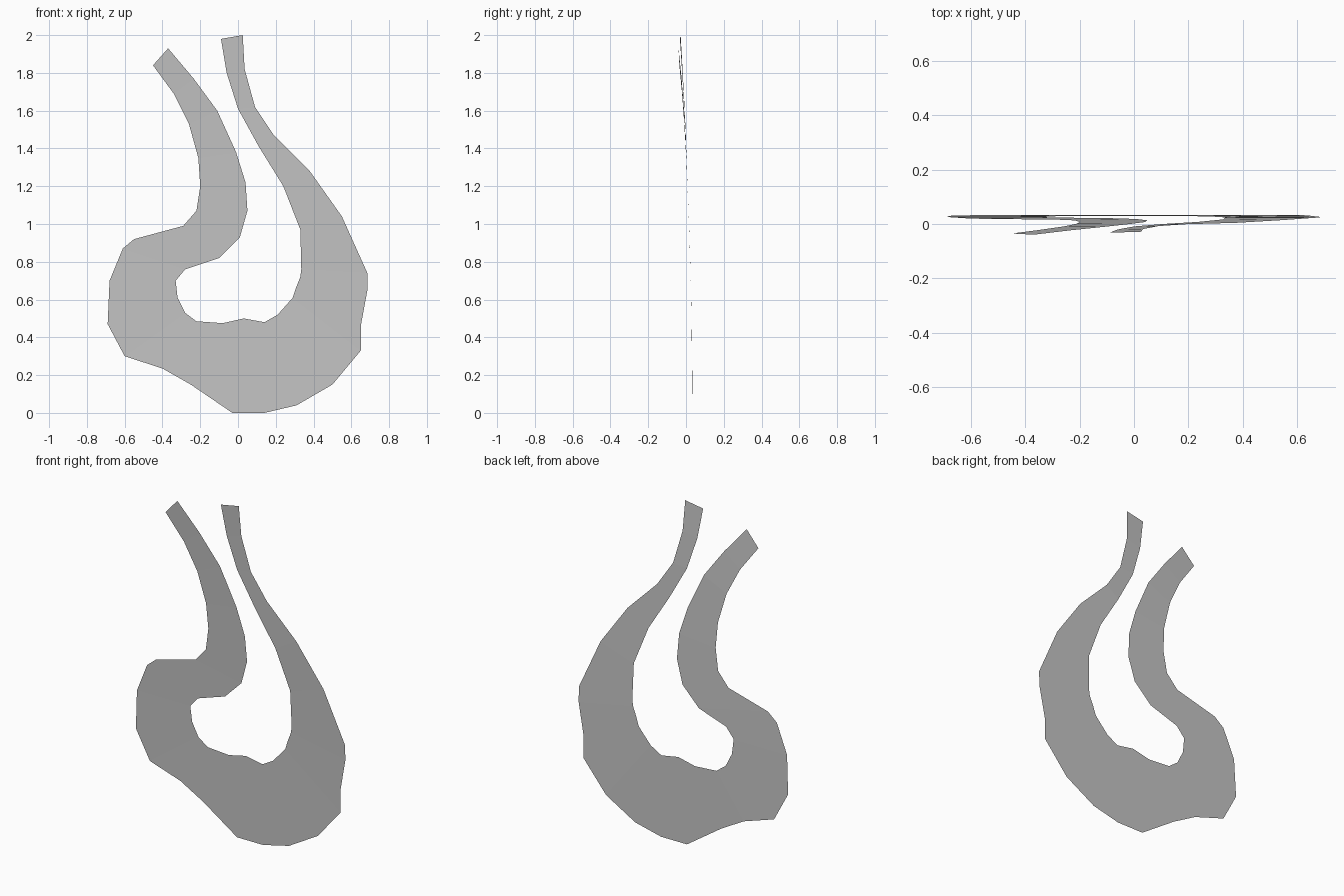
import bpy
import bmesh

# Remove the default object
default_cube = bpy.data.objects.get("Cube")
if default_cube:
    bpy.data.objects.remove(default_cube, do_unlink=True)


def make_material(name, colour):
    material = bpy.data.materials.new(name)
    material.use_nodes = True
    material.diffuse_color = colour
    shader = material.node_tree.nodes["Principled BSDF"]
    shader.inputs["Base Color"].default_value = colour
    return material


def lean(x, z):
    """Depth of the sheet: upright below, tipping forward and twisting at the tips."""
    twist = 0.06 * (x + 0.2) * max(0, z - 1.3)
    return 0.034 - 0.018 * z * z + twist


def make_ribbon(name, outer_edge, inner_edge, material):
    """Open sheet of quads between two matching edges, facing the front."""
    mesh = bpy.data.meshes.new(name)
    bm = bmesh.new()
    outer = [bm.verts.new((x, lean(x, z), z)) for x, z in outer_edge]
    inner = [bm.verts.new((x, lean(x, z), z)) for x, z in inner_edge]
    for a, b, c, d in zip(outer, outer[1:], inner[1:], inner):
        bm.faces.new((a, b, c, d))
    bm.to_mesh(mesh)
    bm.free()
    mesh.materials.append(material)
    ribbon = bpy.data.objects.new(name, mesh)
    bpy.context.scene.collection.objects.link(ribbon)
    return ribbon


# Outer edge, from the left-hand tip round the bottom to the other tip
outer_edge = [
    (-.45, 1.84), (-.34, 1.69), (-.26, 1.53), (-.21, 1.35), (-.2, 1.2),
    (-.22, 1.07), (-.29, .99), (-.55, .92), (-.61, .87), (-.68, .7),
    (-.69, .47), (-.6, .3), (-.4, .235), (-.25, .15), (-.03, 0),
    (.14, 0), (.31, .04), (.5, .15), (.65, .33), (.65, .46), (.685, .65),
    (.685, .74), (.55, 1.04), (.38, 1.28), (.19, 1.47), (.09, 1.62),
    (.035, 1.82), (.025, 2),
]

# Inner edge, matched point for point
inner_edge = [
    (-.37, 1.93), (-.235, 1.77), (-.11, 1.6), (-.01, 1.38), (.04, 1.22),
    (.05, 1.07), (.01, .93), (-.1, .82), (-.28, .76), (-.33, .7),
    (-.32, .61), (-.28, .53), (-.22, .485), (-.15, .48), (-.08, .475),
    (.03, .5), (.14, .48), (.21, .52), (.29, .61), (.31, .67), (.33, .72),
    (.335, .76), (.33, .97), (.24, 1.2), (.11, 1.41), (0, 1.61),
    (-.06, 1.8), (-.09, 1.98),
]

grey = make_material("light grey", (0.56, 0.56, 0.56, 1))
make_ribbon("curved_ribbon", outer_edge, inner_edge, grey)
